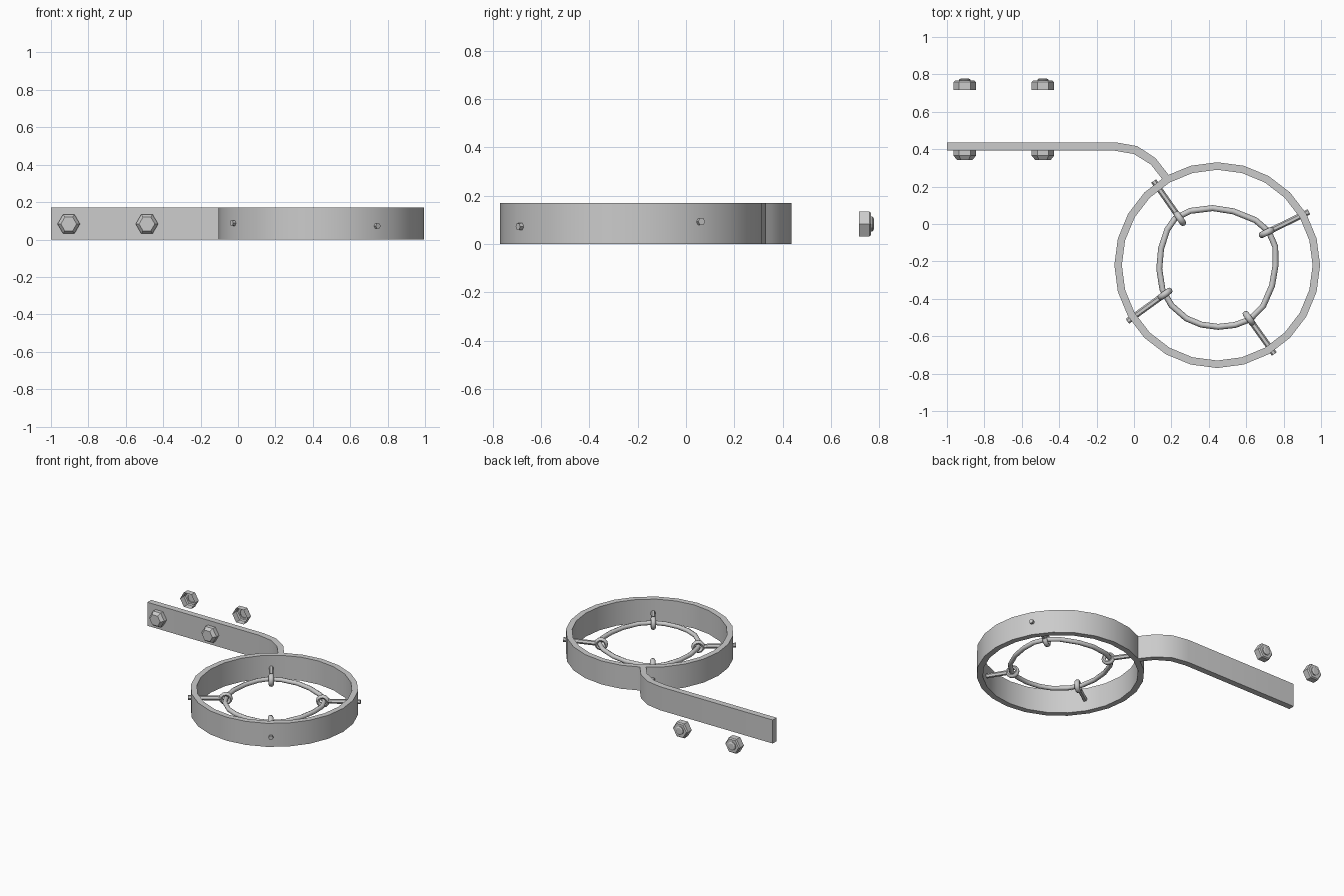
import bpy, bmesh, math
from mathutils import Vector

if "Cube" in bpy.data.objects:
    bpy.data.objects.remove(bpy.data.objects["Cube"])

H = 0.17                      # band height
CX, CY = 0.445, -0.22         # big ring centre


def finish(name, bm, angle=None):
    bmesh.ops.recalc_face_normals(bm, faces=bm.faces)
    me = bpy.data.meshes.new(name)
    bm.to_mesh(me)
    bm.free()
    ob = bpy.data.objects.new(name, me)
    bpy.context.collection.objects.link(ob)
    if angle:
        bpy.ops.object.select_all(action='DESELECT')
        ob.select_set(True)
        bpy.context.view_layer.objects.active = ob
        bpy.ops.object.shade_smooth_by_angle(angle=math.radians(angle))
    return ob


def loft(bm, rings, closed_path=False, caps=(True, True)):
    """Skin a list of closed cross-sections."""
    vs = [[bm.verts.new(p) for p in r] for r in rings]
    n, m = len(vs), len(vs[0])
    for i in range(n if closed_path else n - 1):
        a, b = vs[i], vs[(i + 1) % n]
        for j in range(m):
            k = (j + 1) % m
            bm.faces.new((a[j], a[k], b[k], b[j]))
    if not closed_path:
        if caps[0]:
            bm.faces.new(vs[0])
        if caps[1]:
            bm.faces.new(vs[-1])


def strip(name, outer, inner, closed):
    bm = bmesh.new()
    loft(bm, [[(*o, 0), (*o, H), (*i, H), (*i, 0)] for o, i in zip(outer, inner)], closed)
    return finish(name, bm, 30)


def section(c, d, r, n):
    """Circle of n points around c, perpendicular to d."""
    side = d.cross(Vector((0, 0, 1))).normalized()
    up = side.cross(d).normalized()
    return [c + side * r * math.cos(2 * math.pi * k / n) + up * r * math.sin(2 * math.pi * k / n)
            for k in range(n)]


# Large outer hoop, 24 sided
def circle(r):
    return [(CX + r * math.cos(k * math.pi / 12), CY + r * math.sin(k * math.pi / 12))
            for k in range(24)]


strip("outer_hoop", circle(0.55), circle(0.51), True)

# Flat mounting arm that curls into the hoop
strip("mounting_arm",
      [(-1, 0.437), (-0.10, 0.437), (0.018, 0.416), (0.115, 0.352), (0.195, 0.25)],
      [(-1, 0.393), (-0.11, 0.393), (0.0, 0.374), (0.09, 0.318), (0.163, 0.225)], False)

# Slightly uneven inner rod ring
path = [(0.22, 0.03), (0.30, 0.07), (0.42, 0.085), (0.53, 0.068), (0.65, 0.02),
        (0.72, -0.04), (0.755, -0.12), (0.757, -0.22), (0.738, -0.33), (0.69, -0.44),
        (0.62, -0.51), (0.54, -0.54), (0.45, -0.55), (0.36, -0.538), (0.28, -0.505),
        (0.20, -0.435), (0.152, -0.35), (0.135, -0.24), (0.145, -0.13), (0.178, -0.03)]
pts = [Vector((x, y, 0.08)) for x, y in path]
bm = bmesh.new()
loft(bm, [section(p, pts[(i + 1) % len(pts)] - pts[i - 1], 0.016, 8)
          for i, p in enumerate(pts)], True)
finish("inner_ring", bm, 50)

# Pins through the hoop, each ending in an eye around the inner ring
pins = [((0.105, 0.23), (0.245, 0.03), 0.08), ((0.935, 0.065), (0.71, -0.045), 0.093),
        ((0.75, -0.695), (0.615, -0.505), 0.072), ((-0.035, -0.52), (0.165, -0.375), 0.088)]
for n, (a, b, z) in enumerate(pins, 1):
    a, b = Vector((*a, z)), Vector((*b, 0.08))
    d = (b - a).normalized()
    bm = bmesh.new()
    end = b - d * 0.03
    loft(bm, [section(a, d, 0.016, 6), section(end, d, 0.016, 6)])
    finish(f"pin_{n}", bm, 50)
    flat = Vector((d.x, d.y, 0)).normalized()
    side, up = Vector((-flat.y, flat.x, 0)), Vector((0, 0, 1))
    rings = []
    for i in range(12):
        t = 2 * math.pi * i / 12
        out = flat * math.cos(t) + up * math.sin(t)
        rings.append([b + out * (0.032 + 0.014 * math.cos(s)) + side * 0.017 * math.sin(s)
                      for s in (k * math.pi / 4 for k in range(8))])
    bm = bmesh.new()
    loft(bm, rings, True)
    finish(f"pin_eye_{n}", bm, 50)


# Hexagonal bolt heads and loose nuts, from (y, radius) profiles
def hexagon(name, x, profile, sides=6):
    bm = bmesh.new()
    loft(bm, [[(x + r * math.cos(2 * math.pi * k / sides), y,
                0.083 + r * math.sin(2 * math.pi * k / sides)) for k in range(sides)]
              for y, r in profile], caps=(False, True))
    finish(name, bm, 25)


for n, x in enumerate((-0.905, -0.487), 1):
    hexagon(f"bolt_head_{n}", x, [(0.40, 0.06), (0.365, 0.06), (0.343, 0.042)])
    hexagon(f"nut_{n}", x, [(0.716, 0.06), (0.758, 0.06), (0.766, 0.052)])
    hexagon(f"bolt_tip_{n}", x, [(0.76, 0.03), (0.772, 0.03), (0.777, 0.022)], 12)
